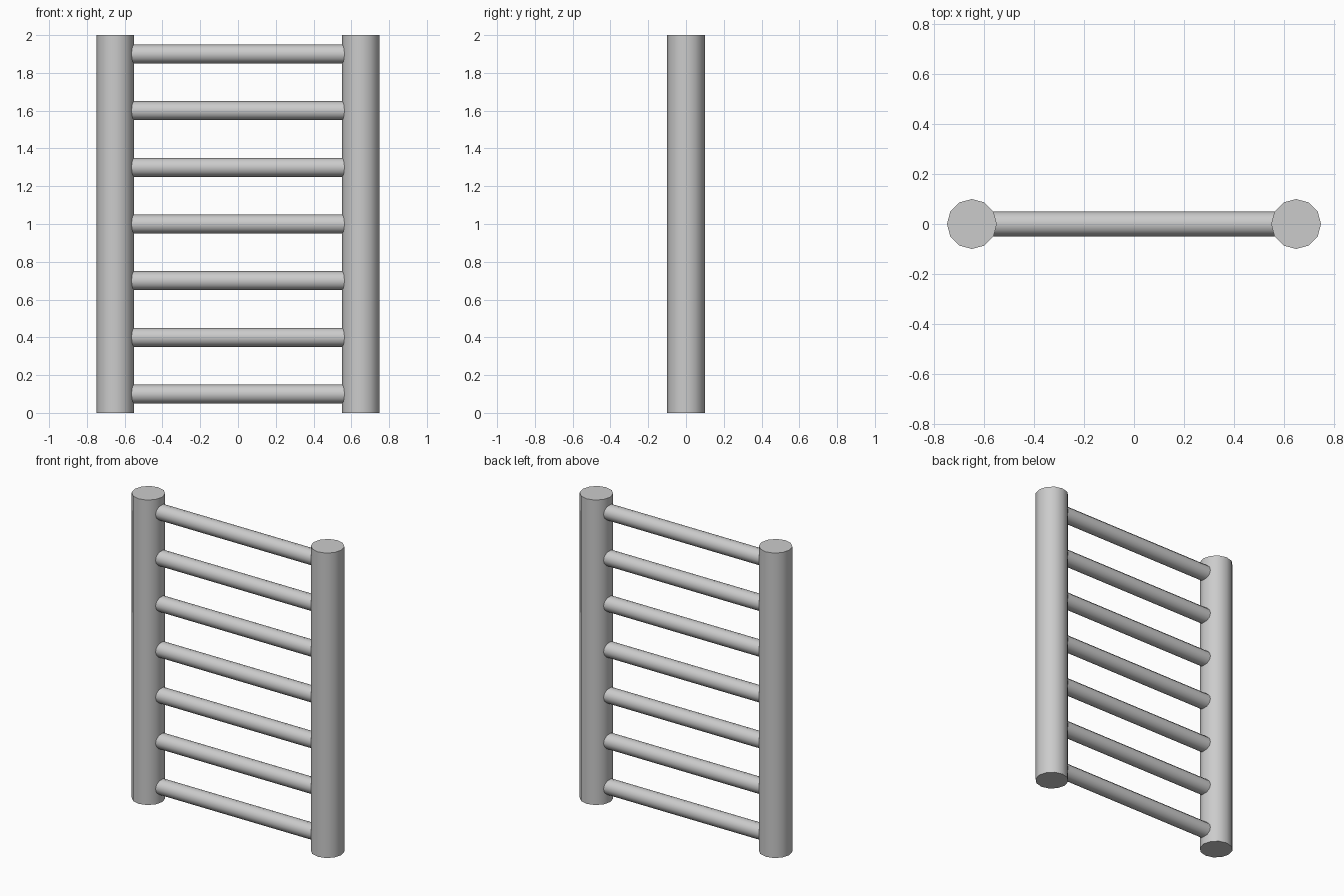
import bpy
import math

cube = bpy.data.objects.get("Cube")
if cube:
    bpy.data.objects.remove(cube, do_unlink=True)

# Single plain grey
grey = bpy.data.materials.new("plain grey")
grey.use_nodes = True
colour = (0.6, 0.6, 0.6, 1)
grey.diffuse_color = colour
grey.node_tree.nodes["Principled BSDF"].inputs["Base Color"].default_value = colour


def pole(name, radius, length, location, rotation=(0, 0, 0)):
    """Twelve-sided bar with smooth sides and flat ends."""
    bpy.ops.mesh.primitive_cylinder_add(vertices=12, radius=radius, depth=length,
                                        location=location, rotation=rotation)
    bar = bpy.context.object
    bar.name = name
    bar.data.materials.append(grey)
    bpy.ops.object.shade_smooth_by_angle(angle=math.radians(40))
    return bar


POST_X = 0.65
HEIGHT = 2.0

# Side posts
for side, sign in (("left", 1), ("right", -1)):
    pole(f"{side}_post", 0.1, HEIGHT, (sign * POST_X, 0, HEIGHT / 2))

# Rungs, running into the posts
for i in range(7):
    pole(f"rung_{i + 1}", 0.05, 2 * POST_X, (0, 0, 0.1 + 0.3 * i),
         (0, math.pi / 2, 0))
